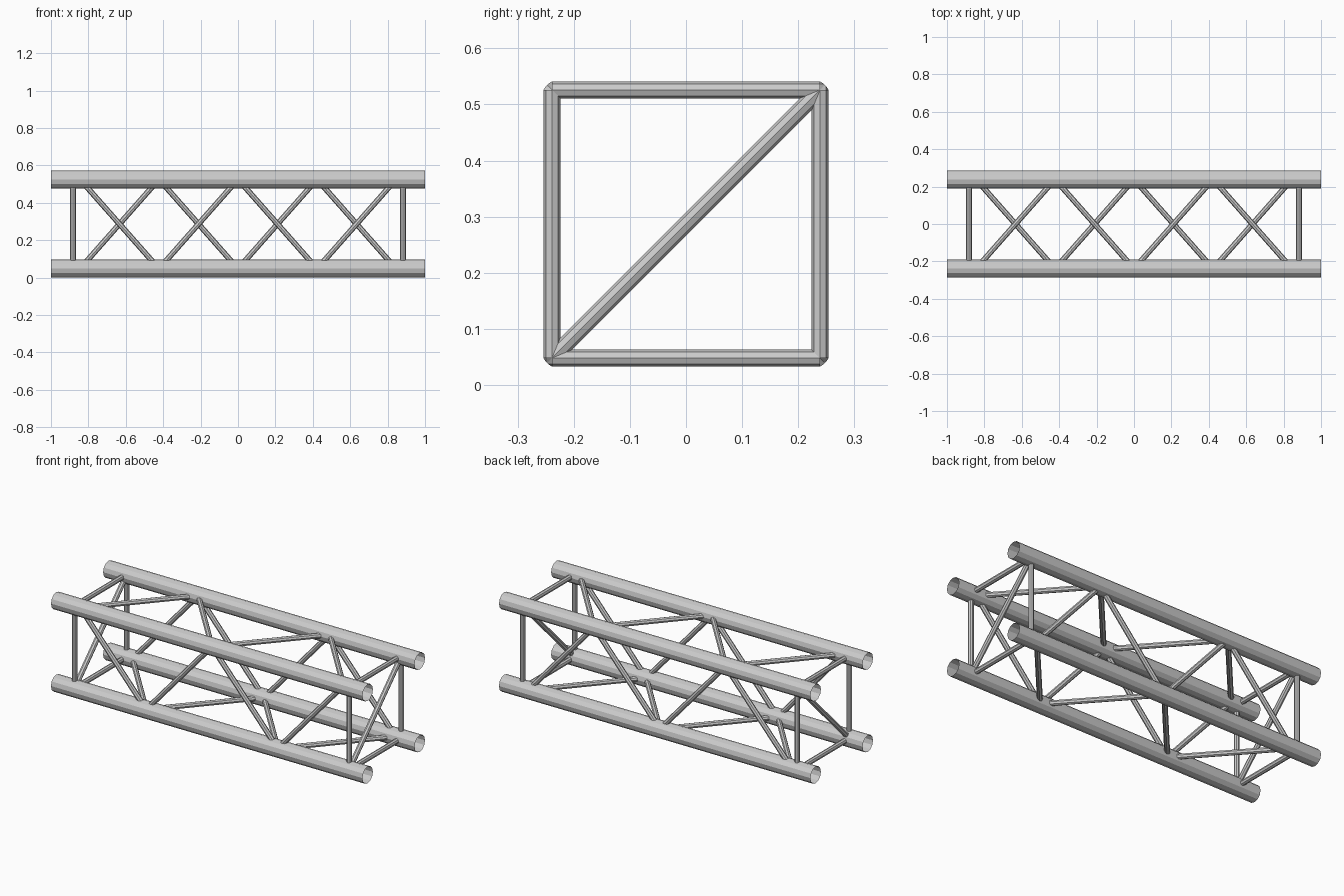
import bpy
import bmesh
from mathutils import Matrix, Vector

if "Cube" in bpy.data.objects:
    bpy.data.objects.remove(bpy.data.objects["Cube"], do_unlink=True)

HALF = 0.239          # half the spacing between chord axes
CHORD_R = 0.048
BRACE_R = 0.015
MID_Z = HALF + CHORD_R
FRAME_X = 0.882       # position of the end frames
STEP = 0.4225         # spacing of the zigzag joints

metal = bpy.data.materials.new("brushed_aluminium_grey")
metal.use_nodes = True
colour = (0.6, 0.6, 0.6, 1)
metal.diffuse_color = colour
metal.node_tree.nodes["Principled BSDF"].inputs["Base Color"].default_value = colour


def rod(name, a, b, normal, radius, sides, capped):
    """Faceted rod from a to b, with one edge line facing the normal."""
    a, b = Vector(a), Vector(b)
    axis = (b - a).normalized()
    n = Vector(normal)
    side = axis.cross(n)
    turn = Matrix((n, side, axis)).transposed()
    if turn.determinant() < 0:
        turn = Matrix((n, -side, axis)).transposed()
    bm = bmesh.new()
    bmesh.ops.create_cone(bm, cap_ends=capped, segments=sides, radius1=radius,
                          radius2=radius, depth=(b - a).length)
    bm.transform(Matrix.Translation((a + b) / 2) @ turn.to_4x4())
    mesh = bpy.data.meshes.new(name)
    bm.to_mesh(mesh)
    bm.free()
    mesh.materials.append(metal)
    obj = bpy.data.objects.new(name, mesh)
    bpy.context.collection.objects.link(obj)
    return obj


def joint(x, corner):
    """Point on a chord axis; corner holds the signs of y and z."""
    return (x, corner[0] * HALF, MID_Z + corner[1] * HALF)


TOP_FRONT, TOP_BACK = (-1, 1), (1, 1)
LOW_FRONT, LOW_BACK = (-1, -1), (1, -1)

# Four open main tubes
for label, corner in (("top_front", TOP_FRONT), ("top_back", TOP_BACK),
                      ("low_front", LOW_FRONT), ("low_back", LOW_BACK)):
    rod(label + "_chord", joint(-1, corner), joint(1, corner), (0, 0, 1),
        CHORD_R, 12, False)

# Each side: first corner of the zigzag, second corner, outward direction
sides = {
    "front": (TOP_FRONT, LOW_FRONT, (0, -1, 0)),
    "back": (LOW_BACK, TOP_BACK, (0, 1, 0)),
    "top": (TOP_FRONT, TOP_BACK, (0, 0, 1)),
    "bottom": (LOW_BACK, LOW_FRONT, (0, 0, -1)),
}
for label, (start, end, normal) in sides.items():
    # Straight bars of the end frames
    for end_name, s in (("right", -1), ("left", 1)):
        rod(f"{label}_{end_name}_end_bar", joint(s * FRAME_X, start),
            joint(s * FRAME_X, end), normal, BRACE_R, 8, True)
    # Zigzag lacing along the side
    for i in range(4):
        a, b = (start, end) if i % 2 == 0 else (end, start)
        rod(f"{label}_lacing_{i + 1}", joint((i - 2) * STEP, a),
            joint((i - 1) * STEP, b), normal, BRACE_R, 8, True)

# Diagonal across each end frame
for end_name, s in (("right", -1), ("left", 1)):
    rod(end_name + "_end_diagonal", joint(s * FRAME_X, LOW_FRONT),
        joint(s * FRAME_X, TOP_BACK), (1, 0, 0), BRACE_R, 8, True)
